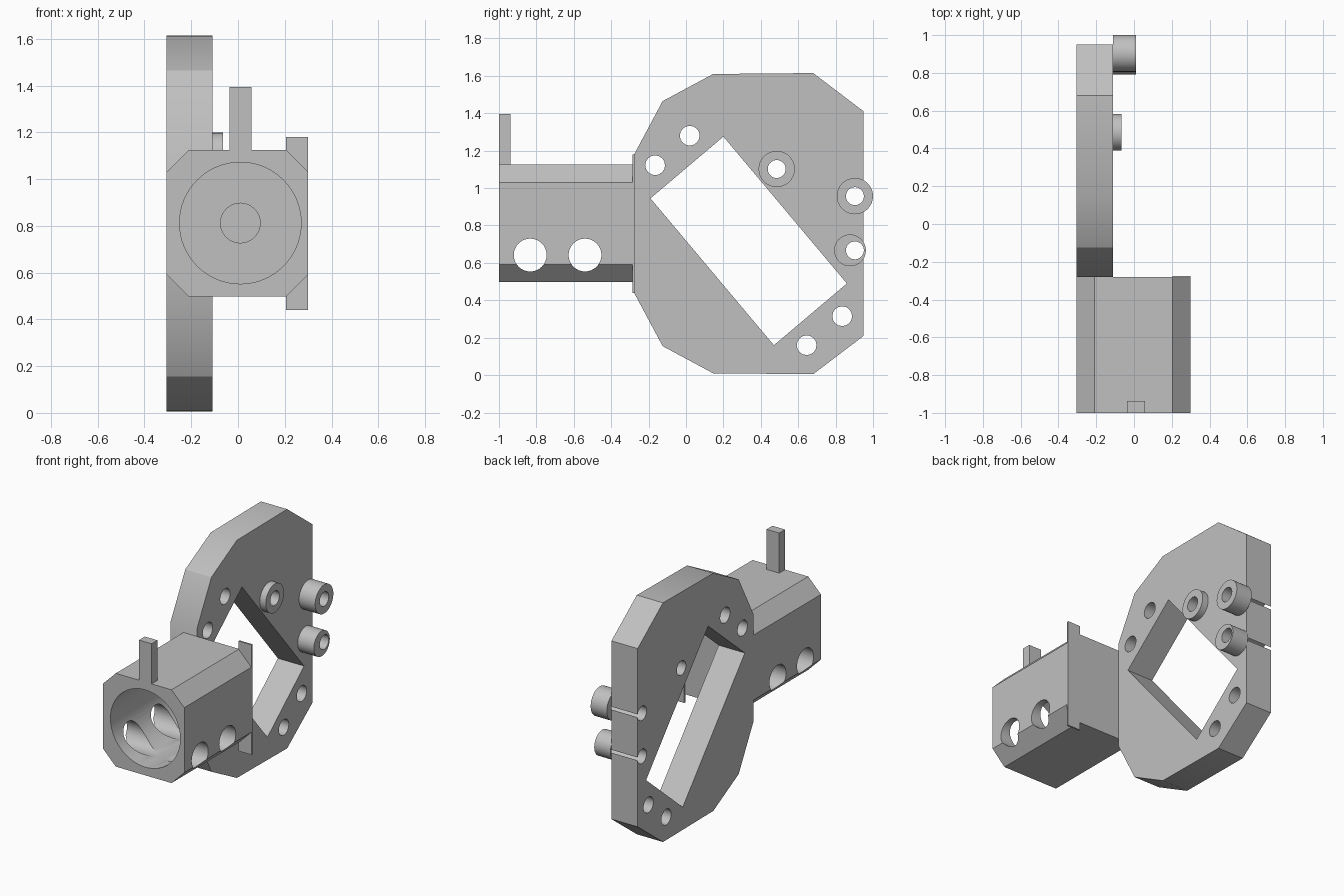
import bpy
import bmesh
from math import pi, cos, sin
from mathutils import Vector

default = bpy.data.objects.get("Cube")
if default:
    bpy.data.objects.remove(default, do_unlink=True)

GREY = (0.53, 0.53, 0.53, 1)
grey = bpy.data.materials.new("plain grey")
grey.use_nodes = True
grey.diffuse_color = GREY
grey.node_tree.nodes["Principled BSDF"].inputs["Base Color"].default_value = GREY


def prism(name, points, axis, start, end):
    """Extrude a closed profile: (y, z) points along x, or (x, z) points along y."""
    bm = bmesh.new()
    place = (lambda a, b: (start, a, b)) if axis == "x" else (lambda a, b: (a, start, b))
    face = bm.faces.new([bm.verts.new(place(a, b)) for a, b in points])
    moved = bmesh.ops.extrude_face_region(bm, geom=[face])["geom"]
    step = Vector((end - start, 0, 0) if axis == "x" else (0, end - start, 0))
    bmesh.ops.translate(bm, vec=step, verts=[v for v in moved if isinstance(v, bmesh.types.BMVert)])
    bmesh.ops.recalc_face_normals(bm, faces=bm.faces)
    mesh = bpy.data.meshes.new(name)
    bm.to_mesh(mesh)
    bm.free()
    mesh.materials.append(grey)
    obj = bpy.data.objects.new(name, mesh)
    bpy.context.collection.objects.link(obj)
    return obj


def circle(a, b, r, n=32):
    return [(a + r * cos(2 * pi * i / n), b + r * sin(2 * pi * i / n)) for i in range(n)]


def rect(a0, a1, b0, b1):
    return [(a0, b0), (a1, b0), (a1, b1), (a0, b1)]


def cut(obj, points, axis, start, end):
    """Subtract a prism from the object."""
    cutter = prism("cutter", points, axis, start, end)
    cutter.hide_render = True
    mod = obj.modifiers.new("cut", "BOOLEAN")
    mod.operation = "DIFFERENCE"
    mod.solver = "EXACT"
    mod.object = cutter
    bpy.context.view_layer.objects.active = obj
    bpy.ops.object.modifier_apply(modifier=mod.name)
    bpy.data.objects.remove(cutter, do_unlink=True)


def finish(obj):
    bpy.ops.object.select_all(action="DESELECT")
    obj.select_set(True)
    bpy.context.view_layer.objects.active = obj
    bpy.ops.object.shade_smooth_by_angle()


BACK, FRONT = -0.305, -0.11      # plate faces along x
HOLE = 0.048

# Faceted mounting plate, symmetric about mid height
lower = [(-0.28, 0.445), (-0.125, 0.155), (0.145, 0.01), (0.68, 0.005), (0.95, 0.21)]
upper = [(y, 1.62 - z) for y, z in reversed(lower)]
plate = prism("mounting_plate", lower + upper, "x", BACK, FRONT)

# Slanted window and screw holes through the plate
cut(plate, [(0.2, 1.275), (-0.19, 0.945), (0.47, 0.16), (0.86, 0.49)], "x", -0.5, 0.1)
for y, z in [(0.02, 1.28), (-0.165, 1.122), (0.835, 0.315), (0.645, 0.16)]:
    cut(plate, circle(y, z, 0.053, 16), "x", -0.5, 0.1)

# Round bosses: centre y, centre z, radius, hole y, outer x
bosses = [(0.485, 1.102, 0.097, 0.485, -0.065),
          (0.903, 0.957, 0.097, 0.903, 0.01),
          (0.877, 0.667, 0.085, 0.903, 0.01)]
for i, (y, z, r, hole_y, end) in enumerate(bosses):
    boss = prism(f"boss_{i + 1}", circle(y, z, r), "x", FRONT, end)
    cut(boss, circle(hole_y, z, HOLE), "x", -0.5, 0.3)
    finish(boss)
    cut(plate, circle(hole_y, z, HOLE), "x", -0.5, 0.1)
    if i:  # thin slot from the hole out to the plate edge
        cut(plate, rect(hole_y, 1.1, z - 0.01, z + 0.01), "x", -0.5, 0.1)
finish(plate)

# Chamfered housing block
x0, x1, z0, z1, c = -0.305, 0.3, 0.497, 1.125, 0.095
housing = prism("housing", [(x0 + c, z0), (x1 - c, z0), (x1, z0 + c), (x1, z1 - c),
                            (x1 - c, z1), (x0 + c, z1), (x0, z1 - c), (x0, z0 + c)],
                "y", -1.0, -0.28)
# Stepped bore from the front, then two cross holes
cut(housing, circle(0.01, 0.812, 0.26, 64), "y", -1.2, -0.4)
cut(housing, circle(0.01, 0.812, 0.085), "y", -0.5, -0.34)
for y in (-0.833, -0.54):
    cut(housing, circle(y, 0.642, 0.088), "x", -0.6, 0.6)
finish(housing)

# Upright finger on the front edge and thin tab at the rear corner
finger = prism("finger", rect(-0.037, 0.057, 1.12, 1.395), "y", -1.0, -0.938)
tab = prism("rear_tab", rect(0.205, 0.3, 0.44, 1.18), "y", -0.286, -0.274)
